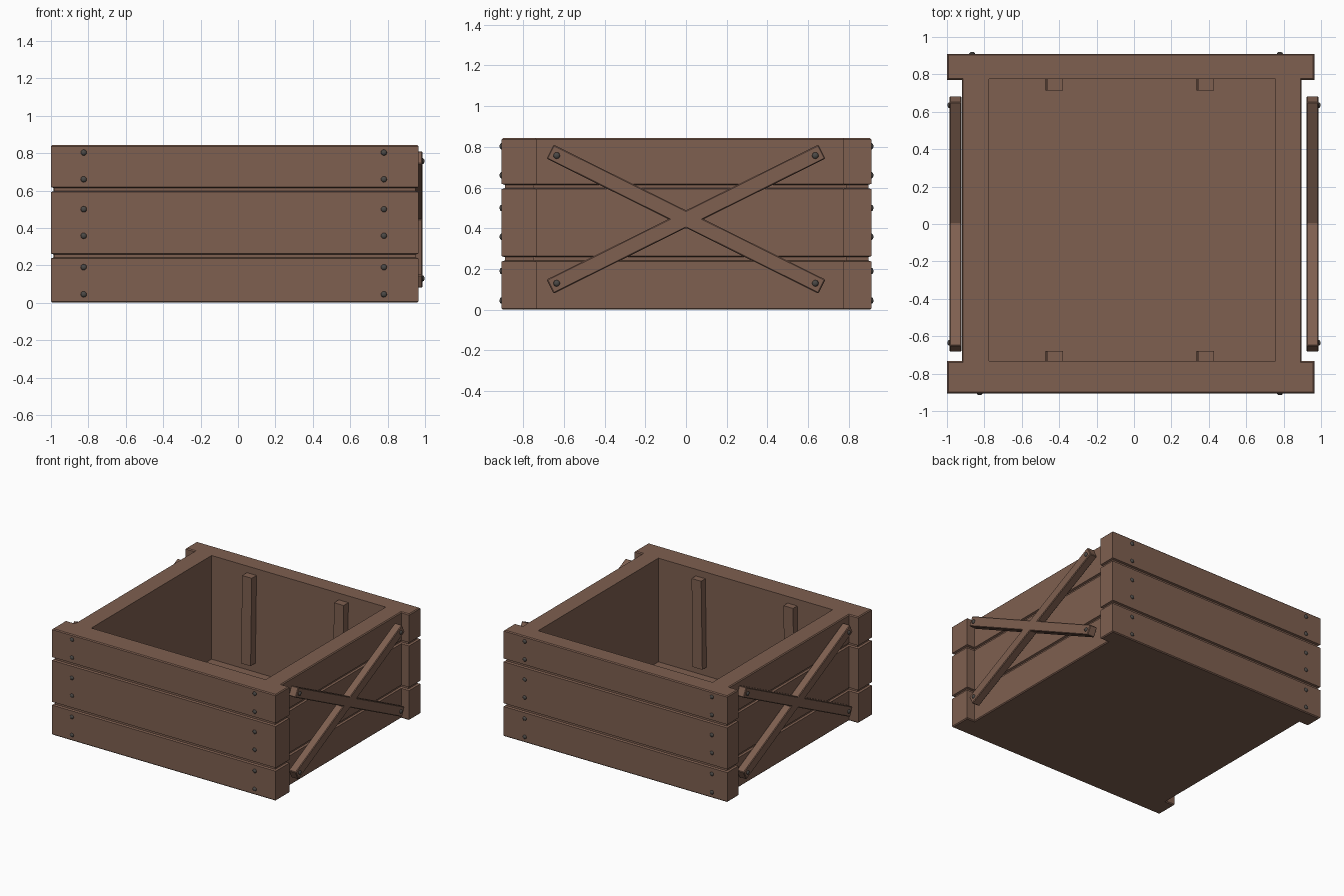
import bpy, bmesh, math
from mathutils import Vector, Matrix

if "Cube" in bpy.data.objects:
    bpy.data.objects.remove(bpy.data.objects["Cube"])


def material(name, color):
    m = bpy.data.materials.new(name)
    m.diffuse_color = color
    m.use_nodes = True
    m.node_tree.nodes["Principled BSDF"].inputs["Base Color"].default_value = m.diffuse_color
    return m


WOOD = material("wood", (0.21, 0.115, 0.08, 1))
IRON = material("iron", (0.07, 0.065, 0.06, 1))


def finish(bm, name, mat, bevel=0):
    bmesh.ops.recalc_face_normals(bm, faces=bm.faces[:])
    me = bpy.data.meshes.new(name)
    bm.to_mesh(me)
    bm.free()
    me.materials.append(mat)
    ob = bpy.data.objects.new(name, me)
    bpy.context.collection.objects.link(ob)
    if bevel:
        b = ob.modifiers.new("edge_wear", 'BEVEL')
        b.width, b.segments = bevel, 1
        b.limit_method = 'ANGLE'
        b.angle_limit = math.radians(40)
    return ob


def bridge(bm, a, b):
    for i in range(len(a)):
        j = (i + 1) % len(a)
        bm.faces.new((a[i], a[j], b[j], b[i]))


# Crate body: H-shaped outline (x, y, inset direction) stacked with plank grooves
OUTLINE = [(-1, -.905, 1, 1), (.965, -.905, -1, 1), (.965, -.733, -1, -1), (.896, -.733, -1, -1),
           (.896, .77, -1, 1), (.965, .77, -1, 1), (.965, .91, -1, -1), (-1, .91, 1, -1),
           (-1, .77, 1, 1), (-.92, .77, 1, 1), (-.92, -.733, 1, -1), (-1, -.733, 1, -1)]
LEVELS = [(0, .007), (.007, 0)]
for z in (.25, .605):
    LEVELS += [(z - .013, 0), (z - .008, .015), (z + .008, .015), (z + .013, 0)]
LEVELS += [(.836, 0), (.843, .007)]

bm = bmesh.new()
rings = [[bm.verts.new((x + sx * d, y + sy * d, z)) for x, y, sx, sy in OUTLINE] for z, d in LEVELS]
for a, b in zip(rings, rings[1:]):
    bridge(bm, a, b)
bm.faces.new(rings[0])
# Inner cavity and floor
cavity = [(-.775, -.733), (.756, -.733), (.756, .775), (-.775, .775)]
rim, floor = [[bm.verts.new((x, y, z)) for x, y in cavity] for z in (.843, .02)]
bridge(bm, rim, floor)
bm.faces.new(floor)
top_edges = [bm.edges.get((r[i], r[(i + 1) % len(r)])) for r in (rings[-1], rim) for i in range(len(r))]
bmesh.ops.triangle_fill(bm, edges=top_edges, use_beauty=True)
finish(bm, "crate_body", WOOD)


# Inner battens, leaning slightly to the right at the top
def batten(name, x, y0, y1):
    bm = bmesh.new()
    low, high = [[bm.verts.new((x + dx + lean, y, z)) for dx, y in
                  ((-.042, y0), (.042, y0), (.042, y1), (-.042, y1))]
                 for z, lean in ((.09, -.005), (.79, .005))]
    bridge(bm, low, high)
    bm.faces.new(low)
    bm.faces.new(high)
    finish(bm, name, WOOD)


for side, x in (("left", -.427), ("right", .38)):
    batten("front_batten_" + side, x, -.74, -.68)
    batten("back_batten_" + side, x, .715, .78)


# Bolt heads: flattened domes facing along a normal
def bolt(name, pos, normal):
    bm = bmesh.new()
    rot = Vector(normal).to_track_quat('Z', 'Y').to_matrix().to_4x4()
    m = Matrix.Translation(pos) @ rot @ Matrix.Diagonal((1, 1, .65, 1))
    bmesh.ops.create_uvsphere(bm, u_segments=12, v_segments=8, radius=.016, matrix=m)
    for f in bm.faces:
        f.smooth = True
    finish(bm, name, IRON)


for z in (.045, .19, .358, .5, .66, .803):
    for x in (-.825, .78):
        bolt("front_bolt", (x, -.905, z), (0, -1, 0))
    for x in (-.865, .78):
        bolt("back_bolt", (x, .91, z), (0, 1, 0))

# Cross braces on both sides
ANG, HALF_W, HALF_L, MID = math.radians(26.4), .0385, .745, .445
for name, sx in (("right", 1), ("left", -1)):
    pts = []
    crotch = [(0, HALF_W / math.cos(ANG)), (-HALF_W / math.sin(ANG), 0),
              (0, -HALF_W / math.cos(ANG)), (HALF_W / math.sin(ANG), 0)]
    for a, c in zip((ANG, math.pi - ANG, math.pi + ANG, -ANG), crotch):
        for s in (-1, 1):
            pts.append((HALF_L * math.cos(a) - s * HALF_W * math.sin(a),
                        HALF_L * math.sin(a) + s * HALF_W * math.cos(a)))
        pts.append(c)
    bm = bmesh.new()
    near, far = [[bm.verts.new((sx * x, y, z + MID)) for y, z in pts] for x in (.922, .987)]
    bridge(bm, near, far)
    bm.faces.new(near)
    bm.faces.new(far)
    finish(bm, "cross_brace_" + name, WOOD, .005)
    for y in (-.635, .635):
        for z in (.13, .757):
            bolt("brace_bolt_" + name, (sx * .987, y, z), (sx, 0, 0))
